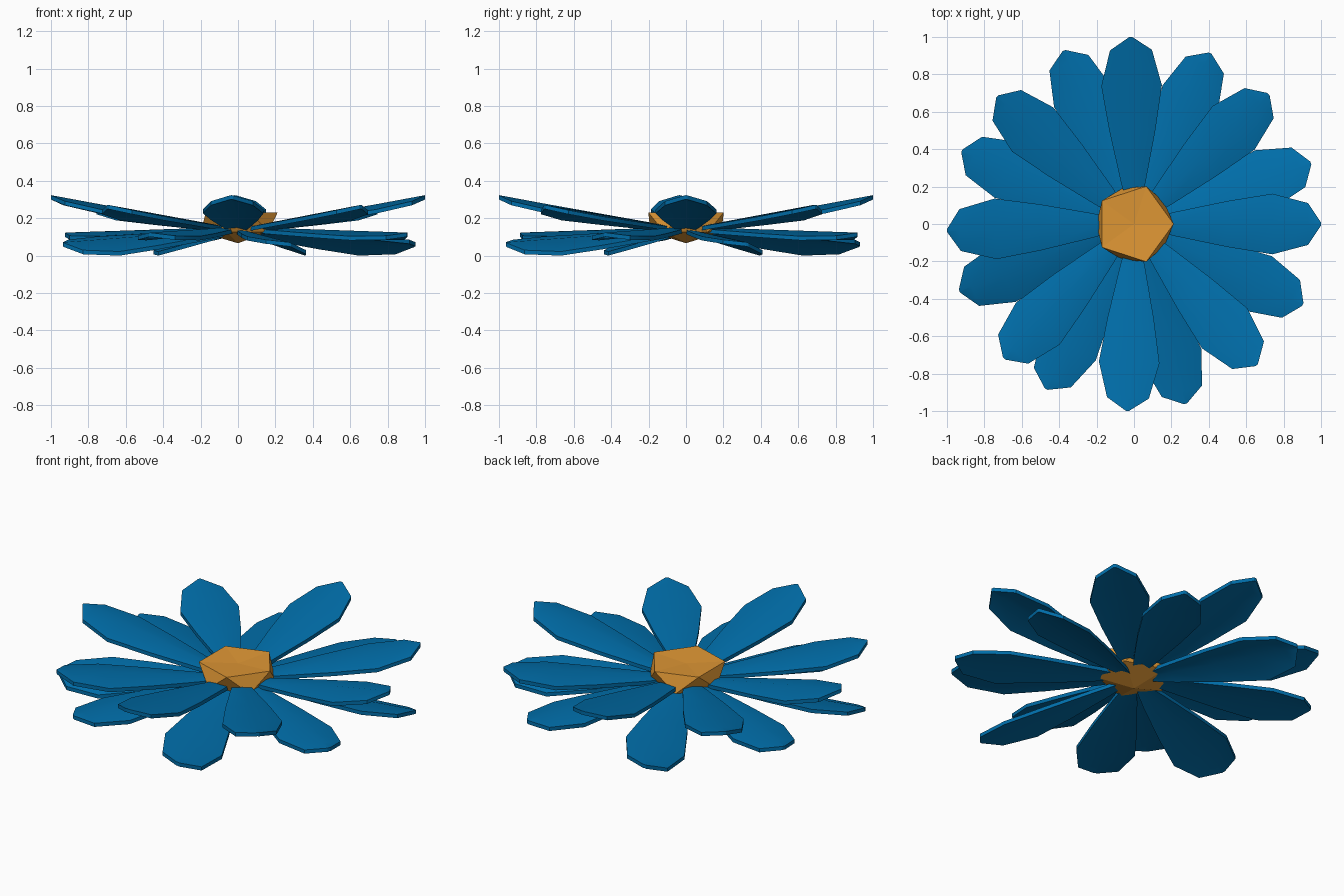
import bpy, bmesh, math
from mathutils import Vector, Matrix

if "Cube" in bpy.data.objects:
    bpy.data.objects.remove(bpy.data.objects["Cube"])


def material(name, rgb):
    m = bpy.data.materials.new(name)
    m.diffuse_color = (*rgb, 1)
    m.use_nodes = True
    m.node_tree.nodes["Principled BSDF"].inputs["Base Color"].default_value = m.diffuse_color
    return m


BLUE = material("petal blue", (0.0, 0.155, 0.40))
ORANGE = material("centre orange", (0.74, 0.31, 0.035))

# Petal outline: distance from the centre, half width
OUTLINE = [(0.10, 0.035), (0.22, 0.065), (0.50, 0.123),
           (0.74, 0.162), (0.93, 0.112), (1.0, 0.008)]
THICK = 0.022


def add_object(name, bm, mat):
    bmesh.ops.recalc_face_normals(bm, faces=bm.faces)
    me = bpy.data.meshes.new(name)
    bm.to_mesh(me)
    bm.free()
    me.materials.append(mat)
    ob = bpy.data.objects.new(name, me)
    bpy.context.collection.objects.link(ob)
    return ob


def petal(name, angle, z_base, z_tip, roll):
    """Ridged petal plate; roll tilts it about its own length."""
    bm = bmesh.new()
    tilt = math.tan(math.radians(roll))
    turn = Matrix.Rotation(math.radians(angle), 4, 'Z')
    top, low = [], []
    for r, w in OUTLINE:
        z = z_base + (z_tip - z_base) * (r - 0.1) / 0.9
        row = []
        for s in (-1, 0, 1):
            drop = 0.17 * w * abs(s)          # sides fall from the ridge
            row.append(Vector((r, s * w, z - drop - s * w * tilt)))
        top.append([bm.verts.new(turn @ p) for p in row])
        low.append([bm.verts.new(turn @ (p - Vector((0, 0, THICK)))) for p in row])
    n = len(OUTLINE)
    for i in range(n - 1):
        for j in range(2):
            for g in (top, low):
                bm.faces.new((g[i][j], g[i + 1][j], g[i + 1][j + 1], g[i][j + 1]))
        for j in (0, 2):
            bm.faces.new((top[i][j], top[i + 1][j], low[i + 1][j], low[i][j]))
    for i in (0, n - 1):
        for j in range(2):
            bm.faces.new((top[i][j], top[i][j + 1], low[i][j + 1], low[i][j]))
    ob = add_object(name, bm, BLUE)
    bpy.context.view_layer.objects.active = ob
    ob.select_set(True)
    bpy.ops.object.shade_smooth_by_angle(angle=math.radians(30))
    ob.select_set(False)


# Four stacked layers of four petals, from the top down
LAYERS = {
    "upper_petal": ((0, 91, 182, 268), 0.17, 0.337, 0),
    "middle_petal": ((44, 137, 226, 311), 0.17, 0.285, 0),
    "lower_petal": ((66, 157, 242, 334.5), 0.165, 0.137, 0),
    "bottom_petal": ((19, 112, 201, 286), 0.15, 0.085, 14),
}
for name, (angles, z_base, z_tip, roll) in LAYERS.items():
    for k, a in enumerate(angles):
        petal(f"{name}_{k + 1}", a, z_base, z_tip, roll)

# Faceted flower centre: two staggered five-sided rings with end points
bm = bmesh.new()


def ring(radius, z, offset):
    return [bm.verts.new((radius * math.cos(math.radians(72 * i + offset)),
                          radius * math.sin(math.radians(72 * i + offset)), z))
            for i in range(5)]


rim, under = ring(0.212, 0.245, 0), ring(0.2, 0.14, 36)
peak, foot = bm.verts.new((0, 0, 0.235)), bm.verts.new((0, 0, 0.08))
for i in range(5):
    j = (i + 1) % 5
    bm.faces.new((peak, rim[i], rim[j]))
    bm.faces.new((rim[i], under[i], rim[j]))
    bm.faces.new((under[i], under[j], rim[j]))
    bm.faces.new((foot, under[j], under[i]))
add_object("flower_centre", bm, ORANGE)

# Rest the lowest petal edge on the ground
meshes = [o.data for o in bpy.context.collection.objects]
lowest = min(v.co.z for m in meshes for v in m.vertices)
for m in meshes:
    m.transform(Matrix.Translation((0, 0, -lowest)))
